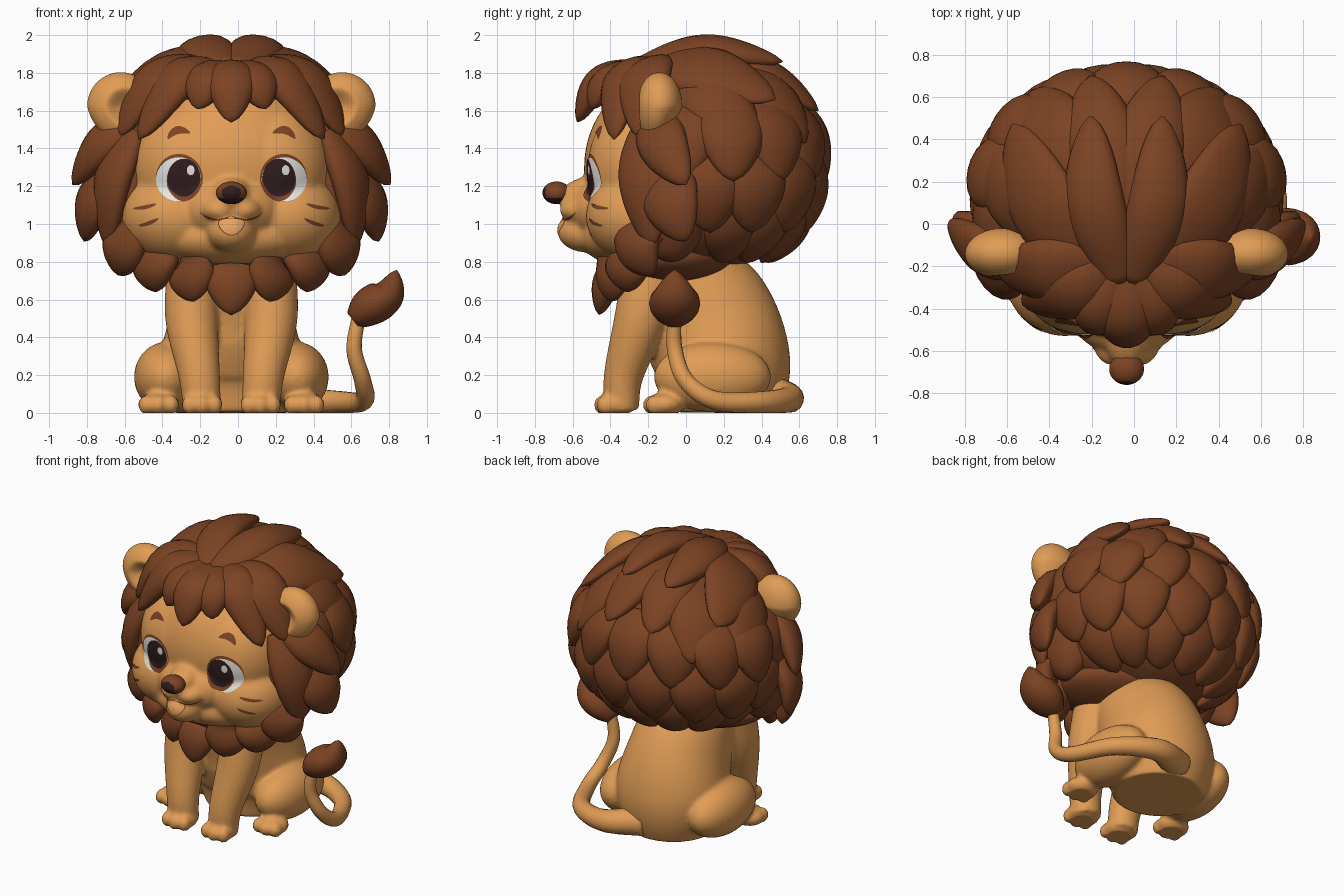
import bpy, bmesh, math
from mathutils import Vector, Matrix
from mathutils.bvhtree import BVHTree

if "Cube" in bpy.data.objects:
    bpy.data.objects.remove(bpy.data.objects["Cube"])

SHIFT = -0.035                      # the animal sits a little off centre, the tail fills the rest
CENTRE = Vector((0, 0.1, 1.28))     # middle of the mane


def material(name, r, g, b):
    m = bpy.data.materials.new(name)
    m.use_nodes = True
    m.diffuse_color = (r, g, b, 1)
    m.node_tree.nodes["Principled BSDF"].inputs["Base Color"].default_value = (r, g, b, 1)
    return m


TAN = material("tan fur", 0.75, 0.335, 0.092)
BROWN = material("brown mane", 0.2, 0.056, 0.017)
DARK = material("dark pupil", 0.03, 0.012, 0.013)
WHITE = material("eye white", 0.8, 0.78, 0.74)
TONGUE = material("light mouth", 0.82, 0.38, 0.115)


def finish(bm, name, *mats):
    bmesh.ops.recalc_face_normals(bm, faces=bm.faces[:])
    me = bpy.data.meshes.new(name)
    bm.to_mesh(me)
    bm.free()
    for m in mats:
        me.materials.append(m)
    me.shade_smooth()
    ob = bpy.data.objects.new(name, me)
    bpy.context.collection.objects.link(ob)
    ob.location.x = SHIFT
    return ob


def ball(bm, pos, size, tilt=0):
    mat = Matrix.Translation(pos) @ Matrix.Rotation(tilt, 4, 'X') @ Matrix.Diagonal((*size, 1))
    bmesh.ops.create_uvsphere(bm, u_segments=48, v_segments=32, radius=1, matrix=mat)


def spline(pts, t):
    """Catmull-Rom point on a list of vectors."""
    f = t * (len(pts) - 1)
    i = min(int(f), len(pts) - 2)
    f -= i
    b, c = pts[i], pts[i + 1]
    a = pts[i - 1] if i else b * 2 - c
    d = pts[i + 2] if i + 2 < len(pts) else c * 2 - b
    return b + (c - a) * f / 2 + (a - b * 2.5 + c * 2 - d / 2) * f * f + ((b - c) * 1.5 + (d - a) / 2) * f ** 3


def loft(bm, pts, size, hint, steps=18, sides=16):
    """Closed tube; size(t) gives half width and half depth, hint(p) the depth direction."""
    pts = [Vector(p) for p in pts]
    rings = []
    for k in range(steps + 1):
        t = k / steps
        p = spline(pts, t)
        tan = (spline(pts, min(t + 0.02, 1)) - spline(pts, max(t - 0.02, 0))).normalized()
        side = tan.cross(hint(p)).normalized()
        out = side.cross(tan)
        w, d = size(t)
        angles = [math.tau * j / sides for j in range(sides)]
        rings.append([bm.verts.new(p + side * w * math.cos(a) + out * d * math.sin(a)) for a in angles])
    for r, s in zip(rings, rings[1:]):
        for j in range(sides):
            n = (j + 1) % sides
            bm.faces.new((r[j], r[n], s[n], s[j]))
    bm.faces.new(rings[0])
    bm.faces.new(rings[-1])


def radii(*vals):
    vals = [Vector(v) for v in vals]
    return lambda t: spline(vals, t)


def lock(bm, pts, width, depth=0.08, root=0.16):
    """Leaf-shaped tuft of hair lying on the mane."""
    def size(t):
        k = max(math.sin(math.pi * (root + (0.998 - root) * t)), 0.004) ** 0.6
        return width * k, depth * k
    loft(bm, pts, size, lambda p: p - CENTRE)


def both(pts):
    for s in (1, -1):
        yield [(s * x, y, z) for x, y, z in pts]


def blend(bm, name, mat, voxel, rounds):
    """Fuse overlapping volumes into one soft skin resting on the floor."""
    ob = finish(bm, name, mat)
    r = ob.modifiers.new("fuse", 'REMESH')
    r.mode, r.voxel_size = 'VOXEL', voxel
    s = ob.modifiers.new("soften", 'SMOOTH')
    s.factor, s.iterations = 0.5, rounds
    bpy.context.view_layer.update()
    me = bpy.data.meshes.new_from_object(ob.evaluated_get(bpy.context.evaluated_depsgraph_get()))
    ob.modifiers.clear()
    ob.data = me
    for v in me.vertices:
        v.co.z = max(v.co.z, 0)
    me.shade_smooth()
    return ob


# Body: torso, front legs, haunches and paws
bm = bmesh.new()
front = lambda p: Vector((0, -1, 0))
loft(bm, [(0, 0.2, 0.0), (0, 0.2, 0.25), (0, 0.1, 0.52), (0, -0.03, 0.76), (0, -0.06, 0.95)],
     radii((0.3, 0.29), (0.375, 0.355), (0.325, 0.36), (0.28, 0.28), (0.24, 0.24)), front, 40, 64)
for s in (1, -1):
    loft(bm, [(s * 0.2, -0.17, 0.8), (s * 0.21, -0.24, 0.5), (s * 0.17, -0.33, 0.2), (s * 0.155, -0.34, 0.02)],
         radii((0.14, 0.16), (0.14, 0.14), (0.11, 0.105), (0.1, 0.09)), front, 30, 32)
    ball(bm, (s * 0.345, 0.14, 0.19), (0.17, 0.31, 0.185))
    for x, y in ((0.155, -0.37), (0.385, -0.11)):
        ball(bm, (s * x, y, 0.045), (0.11, 0.1, 0.065))
        for k in (-1, 0, 1):
            ball(bm, (s * x + k * 0.066, y - 0.07 + abs(k) * 0.015, 0.042), (0.042, 0.05, 0.052))
blend(bm, "body", TAN, 0.014, 7)

# Tail with its tuft
bm = bmesh.new()
loft(bm, [(0.05, 0.45, 0.1), (0.3, 0.55, 0.075), (0.56, 0.43, 0.058), (0.7, 0.16, 0.065),
          (0.695, 0, 0.17), (0.65, -0.06, 0.34), (0.68, -0.06, 0.54)],
     radii((0.1, 0.1), (0.07, 0.07), (0.055, 0.055), (0.047, 0.047), (0.042, 0.042), (0.036, 0.036)),
     lambda p: Vector((1, 1, 1)), 40)
finish(bm, "tail", TAN)
bm = bmesh.new()
loft(bm, [(0.645, -0.06, 0.49), (0.73, -0.06, 0.56), (0.83, -0.06, 0.63), (0.875, -0.06, 0.755)],
     lambda t: [w * max(math.sin(math.pi * (0.12 + 0.875 * t)), 0.01) ** 0.75 for w in (0.105, 0.135)],
     lambda p: Vector((0, -1, 0)), 20, 20)
finish(bm, "tail_tuft", BROWN)

# Head: skull, cheeks, muzzle, chin and nose bridge
bm = bmesh.new()
ball(bm, (0, -0.12, 1.3), (0.54, 0.42, 0.48))
ball(bm, (0, -0.53, 1.17), (0.1, 0.16, 0.08), 0.3)
ball(bm, (0, -0.42, 1.08), (0.27, 0.2, 0.18))
ball(bm, (0, -0.53, 0.96), (0.13, 0.15, 0.11))
ball(bm, (0, -0.31, 0.93), (0.4, 0.25, 0.155))
for s in (1, -1):
    ball(bm, (s * 0.29, -0.23, 1.04), (0.29, 0.3, 0.25))
    ball(bm, (s * 0.2, -0.22, 1.3), (0.32, 0.3, 0.36))
    ball(bm, (s * 0.06, -0.555, 1.075), (0.1, 0.115, 0.07))
head = blend(bm, "head", TAN, 0.014, 9)
tree = BVHTree.FromPolygons([v.co for v in head.data.vertices], [p.vertices for p in head.data.polygons])

# Nose: brown bridge with a dark tip
bm = bmesh.new()
ball(bm, (0, -0.685, 1.165), (0.082, 0.075, 0.06))
for f in bm.faces:
    c = f.calc_center_median()
    f.material_index = int(c.y < -0.743 or c.z < 1.135)
finish(bm, "nose", BROWN, DARK)


def decal(name, x, z, rx, rz, mat, lift, tilt=0, bend=0):
    """Thin oval plate laid on the face."""
    bm = bmesh.new()

    def put(u, v):
        a, b = u * rx, v * rz + bend * u * u
        px = x + a * math.cos(tilt) - b * math.sin(tilt)
        pz = z + a * math.sin(tilt) + b * math.cos(tilt)
        co, n = tree.ray_cast(Vector((px, -2, pz)), Vector((0, 1, 0)))[:2]
        if co is None:
            co, n = tree.find_nearest(Vector((px, -0.3, pz)))[:2]
        return bm.verts.new(co + n * lift)
    count, rings = 32, 7
    angles = [math.tau * j / count for j in range(count)]
    grid = [[put(r / rings * math.cos(a), r / rings * math.sin(a)) for a in angles] for r in range(1, rings + 1)]
    mid = put(0, 0)
    for j in range(count):
        n = (j + 1) % count
        bm.faces.new((mid, grid[0][j], grid[0][n]))
        for p, q in zip(grid, grid[1:]):
            bm.faces.new((p[j], q[j], q[n], p[n]))
    ob = finish(bm, name, mat)
    if ob.data.polygons[0].normal.y > 0:
        ob.data.flip_normals()


# Eyes, brows, whiskers and lips
for s, side in ((1, "left"), (-1, "right")):
    decal(side + "_eye_rim", s * 0.275, 1.243, 0.124, 0.128, BROWN, 0.002, s * -0.2)
    decal(side + "_eye_white", s * 0.278, 1.235, 0.119, 0.118, WHITE, 0.004, s * -0.2)
    decal(side + "_iris", s * 0.25, 1.23, 0.09, 0.112, BROWN, 0.006)
    decal(side + "_pupil", s * 0.25, 1.243, 0.086, 0.102, DARK, 0.008)
    decal(side + "_eye_glint", s * 0.25 + 0.035, 1.285, 0.02, 0.026, WHITE, 0.0095)
    decal(side + "_brow", s * 0.285, 1.495, 0.062, 0.021, BROWN, 0.004, s * -0.25, -0.03)
    decal(side + "_upper_whisker", s * 0.455, 1.088, 0.062, 0.01, BROWN, 0.004, s * -0.2, 0.006)
    decal(side + "_lower_whisker", s * 0.435, 1.005, 0.055, 0.01, BROWN, 0.004, s * -0.35, 0.006)
    decal(side + "_lip", s * 0.085, 1.025, 0.085, 0.005, BROWN, 0.004, s * 0.12, 0.03)
decal("mouth_rim", 0, 0.985, 0.07, 0.046, BROWN, 0.003, 0, 0.02)
decal("mouth", 0, 0.985, 0.064, 0.041, TONGUE, 0.005, 0, 0.02)

# Ears: round cups hollowed from the front, tapering to the root
for s, side in ((1, "left"), (-1, "right")):
    bm = bmesh.new()
    bmesh.ops.create_icosphere(bm, subdivisions=5, radius=1)
    for v in bm.verts:
        r = math.hypot(v.co.x + s * 0.15, v.co.z + 0.05)
        low = max(-v.co.z, 0)
        if v.co.y < 0 and r < 0.62:
            v.co.y += 0.6 * (0.5 + 0.5 * math.cos(math.pi * r / 0.62)) ** 0.7
        v.co = (s * (0.585 - 0.03 * low) + v.co.x * 0.178, -0.14 + v.co.y * 0.12 * (1 - 0.2 * low) - 0.03 * low,
                1.625 + v.co.z * (0.178 + 0.02 * low))
    finish(bm, side + "_ear", TAN)

# Mane core, forehead cap, collar and side fill
bm = bmesh.new()
ball(bm, (0, 0.16, 1.32), (0.66, 0.5, 0.56))
ball(bm, (0, -0.15, 1.72), (0.43, 0.25, 0.14))
ball(bm, (0, -0.08, 0.82), (0.52, 0.34, 0.15))
for s in (1, -1):
    ball(bm, (s * 0.52, -0.08, 1.22), (0.18, 0.23, 0.42))
finish(bm, "mane_core", BROWN)

# Fringe over the forehead
bm = bmesh.new()
lock(bm, [(0, -0.24, 1.82), (0, -0.46, 1.75), (0, -0.575, 1.54)], 0.135, 0.08)
for path, w in (([(0.05, -0.24, 1.82), (0.13, -0.42, 1.75), (0.18, -0.5, 1.61)], 0.12),
                ([(0.07, -0.2, 1.82), (0.28, -0.33, 1.76), (0.49, -0.38, 1.45)], 0.14),
                ([(0.1, -0.18, 1.82), (0.4, -0.22, 1.76), (0.6, -0.24, 1.46)], 0.16)):
    for p in both(path):
        lock(bm, p, w)
finish(bm, "fringe", BROWN)

# Crown locks sweeping backwards
bm = bmesh.new()
for path, w in (([(0.03, -0.28, 1.83), (0.15, 0.1, 1.92), (0.17, 0.51, 1.86)], 0.145),
                ([(0.08, -0.25, 1.81), (0.38, 0.08, 1.81), (0.54, 0.47, 1.66)], 0.2),
                ([(0.05, 0, 1.87), (0.12, 0.4, 1.8), (0.17, 0.7, 1.6)], 0.17),
                ([(0.2, 0, 1.81), (0.35, 0.4, 1.69), (0.45, 0.63, 1.43)], 0.2),
                ([(0.3, -0.1, 1.76), (0.54, 0.15, 1.65), (0.68, 0.38, 1.36)], 0.18)):
    for p in both(path):
        lock(bm, p, w, 0.08, 0.08)
finish(bm, "crown_locks", BROWN)


def on_mane(az, el, r):
    az, el = math.radians(az), math.radians(el)
    return (r * 0.64 * math.sin(az) * math.cos(el), 0.16 - r * 0.5 * math.cos(az) * math.cos(el),
            1.32 + r * 0.56 * math.sin(el))


# Rows of locks down the sides and back
bm = bmesh.new()
for top, tip, first, reach, w in ((38, -8, 72, 1.16, 0.18), (10, -34, 86, 1.16, 0.18),
                                  (-14, -60, 72, 1.08, 0.16)):
    for k in range(9):
        az = first + k * 27
        if az < 290:
            lock(bm, [on_mane(az, top + (tip - top) * t, 0.95 + (reach - 0.95) * t) for t in (0, 0.5, 1)], w, 0.085)
finish(bm, "back_locks", BROWN)

# Locks framing the face and chin
bm = bmesh.new()
lock(bm, [(0, -0.28, 0.84), (0, -0.41, 0.71), (0, -0.46, 0.52)], 0.15)
for path, w in (([(0.5, -0.16, 1.56), (0.69, -0.12, 1.42), (0.84, 0.0, 1.21)], 0.14),
                ([(0.52, -0.21, 1.5), (0.63, -0.22, 1.22), (0.66, -0.18, 0.88)], 0.15),
                ([(0.58, -0.1, 1.32), (0.73, -0.08, 1.12), (0.78, 0.0, 0.91)], 0.16),
                ([(0.5, -0.2, 1.03), (0.57, -0.25, 0.88), (0.6, -0.18, 0.73)], 0.15),
                ([(0.36, -0.26, 0.88), (0.41, -0.31, 0.77), (0.4, -0.31, 0.64)], 0.15),
                ([(0.18, -0.27, 0.85), (0.21, -0.37, 0.73), (0.2, -0.4, 0.59)], 0.15)):
    for p in both(path):
        lock(bm, p, w)
finish(bm, "face_locks", BROWN)
